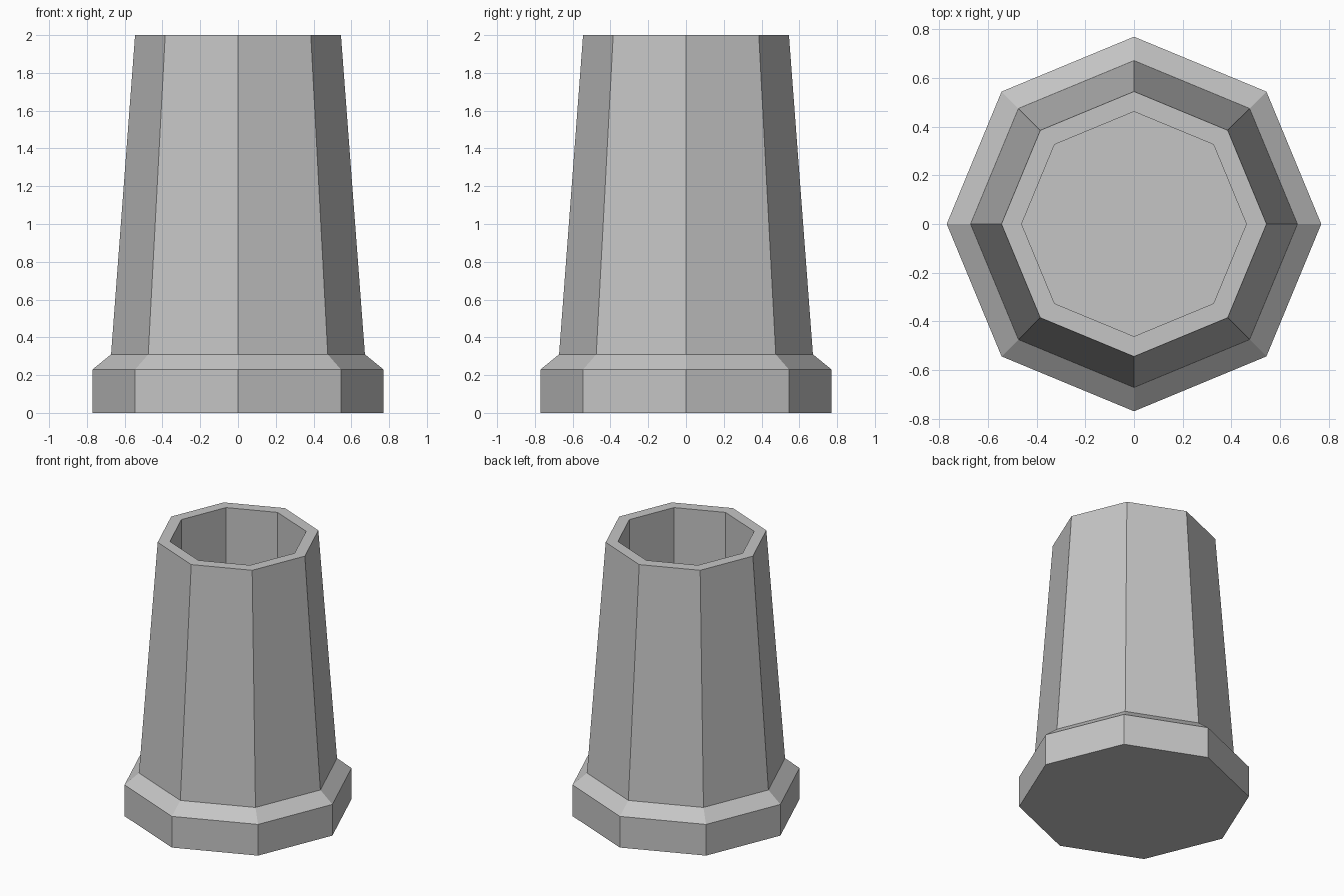
import bpy
import bmesh
from math import cos, sin, tau

SIDES = 8

cube = bpy.data.objects.get("Cube")
if cube:
    bpy.data.objects.remove(cube, do_unlink=True)

stone = bpy.data.materials.new("grey stone")
stone.use_nodes = True
GREY = (0.56, 0.56, 0.56, 1)
stone.diffuse_color = GREY
stone.node_tree.nodes["Principled BSDF"].inputs["Base Color"].default_value = GREY


def lathe(name, profile):
    """Closed octagonal solid swept from (radius, height) rings, capped at both ends."""
    bm = bmesh.new()
    rings = [[bm.verts.new((r * cos(tau * i / SIDES), r * sin(tau * i / SIDES), z))
              for i in range(SIDES)] for r, z in profile]
    for low, high in zip(rings, rings[1:]):
        for i in range(SIDES):
            j = (i + 1) % SIDES
            bm.faces.new((low[i], low[j], high[j], high[i]))
    bm.faces.new(rings[0][::-1])
    bm.faces.new(rings[-1])
    bmesh.ops.recalc_face_normals(bm, faces=bm.faces)
    mesh = bpy.data.meshes.new(name)
    bm.to_mesh(mesh)
    bm.free()
    mesh.materials.append(stone)
    obj = bpy.data.objects.new(name, mesh)
    bpy.context.collection.objects.link(obj)
    return obj


# Plinth, sloped shoulder, tapering shaft, rim, then the straight bore and its floor
lathe("hollow_octagonal_pedestal", [
    (0.77, 0), (0.77, 0.23),
    (0.672, 0.31), (0.545, 2),
    (0.462, 2), (0.462, 0.31),
])
